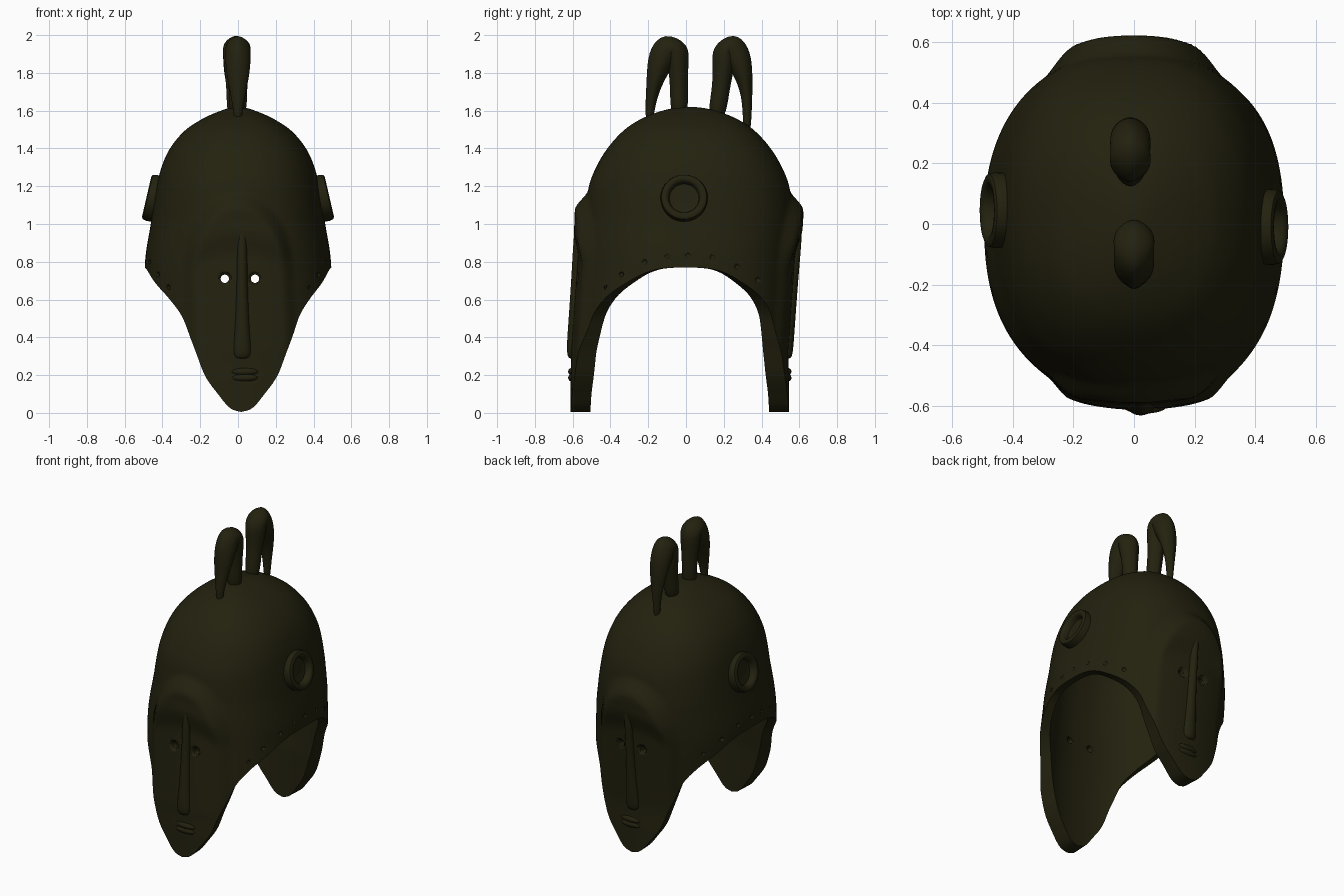
import bpy, bmesh, math
from mathutils import Vector, Matrix

if "Cube" in bpy.data.objects:
    bpy.data.objects.remove(bpy.data.objects["Cube"])

wood = bpy.data.materials.new("dark olive wood")
wood.diffuse_color = (0.017, 0.0153, 0.0045, 1)
wood.use_nodes = True
wood.node_tree.nodes["Principled BSDF"].inputs["Base Color"].default_value = wood.diffuse_color
N = 2.35                      # roundness of the helmet's plan outline
TOP = 1.62


def interp(tab, x):
    """Smooth interpolation through (x, value) points."""
    x = min(max(x, tab[0][0]), tab[-1][0])
    def slope(i):
        a, b = tab[max(i - 1, 0)], tab[min(i + 1, len(tab) - 1)]
        return (b[1] - a[1]) / (b[0] - a[0])
    for i in range(len(tab) - 1):
        (x0, y0), (x1, y1) = tab[i], tab[i + 1]
        if x <= x1:
            h = x1 - x0
            t = (x - x0) / h
            return ((2*t**3 - 3*t*t + 1) * y0 + (t**3 - 2*t*t + t) * h * slope(i)
                    + (3*t*t - 2*t**3) * y1 + (t**3 - t*t) * h * slope(i + 1))


def smooth(t):
    t = min(max(t, 0), 1)
    return t * t * (3 - 2 * t)


# height, half width, half depth of the helmet
PROFILE = [(1.62, 0, 0), (1.6, .09, .14), (1.55, .2, .265), (1.5, .275, .34),
           (1.4, .36, .432), (1.3, .405, .492), (1.2, .43, .53), (1.0, .462, .555),
           (.8, .492, .56), (.4, .5, .56), (0, .49, .55)]
WIDTH = [(math.sqrt(TOP - z), w) for z, w, d in PROFILE]
DEPTH = [(math.sqrt(TOP - z), d) for z, w, d in PROFILE]
# height of the lower rim by distance from the centre line
RIM = [(0, .005), (.06, .025), (.125, .1), (.195, .2), (.24, .32), (.27, .4),
       (.31, .51), (.37, .6), (.445, .69), (.49, .76), (.5, .77)]


def lean(z):
    return min(max(.07 * (z - .8), -.033), .016)


def sway(z):
    return .017 * smooth((.8 - z) / .4)


def face_depth(x, z, y):
    """Raise the flat face plates out of the shell."""
    q = abs(x) / .3
    if z > .75:
        q = math.hypot(q, (z - .75) / .43)
    m = smooth((1 - q) / .26)
    brow = smooth((.98 - 1.2 * x * x - z) / .16)
    target = .605 - .6 * x * x - .03 * brow + .004 * smooth((.3 - z) / .15)
    return y + (max(target, y) - y) * m


def finish(bm, name, subdiv=0, angle=45):
    bmesh.ops.recalc_face_normals(bm, faces=bm.faces)
    me = bpy.data.meshes.new(name)
    bm.to_mesh(me)
    bm.free()
    ob = bpy.data.objects.new(name, me)
    bpy.context.collection.objects.link(ob)
    me.materials.append(wood)
    bpy.ops.object.select_all(action='DESELECT')
    bpy.context.view_layer.objects.active = ob
    ob.select_set(True)
    if subdiv:
        ob.modifiers.new("round", 'SUBSURF').levels = subdiv
        bpy.ops.object.modifier_apply(modifier="round")
    bpy.ops.object.shade_smooth_by_angle(angle=math.radians(angle))
    return ob


def skin(bm, rings):
    for a, b in zip(rings, rings[1:]):
        for i in range(len(a)):
            j = (i + 1) % len(a)
            bm.faces.new((a[i], a[j], b[j], b[i]))


# helmet shell: outer skin with a face at front and back, and a plain hollow inside
def build_shell():
    bm = bmesh.new()
    cols, rows = 200, 130

    def layer(inner):
        rings = []
        for r in range(1, rows + 1):
            ring = []
            for c in range(cols):
                a = 2 * math.pi * c / cols
                ca, sa = math.cos(a), math.sin(a)
                px, py = abs(ca) ** (2 / N), abs(sa) ** (2 / N)
                rim = interp(RIM, .5 * px)
                s = math.sqrt(TOP - rim) * (r / rows) ** .9
                z = TOP - s * s
                x, y = interp(WIDTH, s) * px, interp(DEPTH, s) * py
                if inner:
                    x *= .91
                    y *= 1 - (.085 + .055 * smooth((1 - z) / .5))
                    z -= .05 * (z - rim) / (TOP - rim)
                elif py > .3:
                    y = face_depth(x, z, y)
                ring.append(bm.verts.new((math.copysign(x, ca) + sway(z),
                                          math.copysign(y, sa) + lean(z), z)))
            rings.append(ring)
        skin(bm, rings)
        pole = bm.verts.new((0, lean(TOP), TOP - .05 * inner))
        for c in range(cols):
            bm.faces.new((pole, rings[0][c], rings[0][(c + 1) % cols]))
        return rings[-1]

    skin(bm, [layer(0), layer(1)])
    return finish(bm, "helmet_shell")


shell = build_shell()

# cutters: eye sockets, lashing holes along the rim, eye holes
EYES = (-.07, .09)
dents = bmesh.new()
for sy in (-1, 1):
    for ex in EYES:
        bmesh.ops.create_icosphere(dents, subdivisions=3, radius=.04,
            matrix=Matrix.Translation((ex, sy * .592 + lean(.72), .715)))
for sx in (-1, 1):
    for y in (-.42, -.34, -.22, -.1, .01, .14, .27, .38):
        x = .495 * (1 - (abs(y) / .56) ** N) ** (1 / N)
        bmesh.ops.create_icosphere(dents, subdivisions=2, radius=.014,
            matrix=Matrix.Translation((sx * x, y, interp(RIM, x) + .07)))
holes = bmesh.new()
for ex in EYES:
    bmesh.ops.create_cone(holes, cap_ends=True, segments=20, radius1=.022, radius2=.022, depth=1.5,
        matrix=Matrix.Translation((ex, 0, .71)) @ Matrix.Rotation(math.pi / 2, 4, 'X'))
for bm, name in ((dents, "dent_cutter"), (holes, "eye_hole_cutter")):
    cutter = finish(bm, name)
    cutter.hide_render = True
    m = shell.modifiers.new(name, 'BOOLEAN')
    m.operation, m.object, m.solver = 'DIFFERENCE', cutter, 'EXACT'
    bpy.context.view_layer.objects.active = shell
    bpy.ops.object.modifier_apply(modifier=name)
    bpy.data.objects.remove(cutter)


def tube(name, pts, x, n=12, ridge=0):
    """Sweep an oval (or ridged lens) along (y, z, x radius, depth radius) points."""
    bm = bmesh.new()
    rings = []
    for i, (y, z, rx, ry) in enumerate(pts):
        a, b = pts[max(i - 1, 0)], pts[min(i + 1, len(pts) - 1)]
        t = Vector((0, b[0] - a[0], b[1] - a[1])).normalized()
        side = Vector((0, -t.z, t.y))
        ring = []
        for k in range(n):
            c, s = math.cos(k * math.tau / n), math.sin(k * math.tau / n)
            ring.append(bm.verts.new(Vector((x + rx * c * abs(c) ** ridge, y, z)) + side * ry * s))
        rings.append(ring)
    skin(bm, rings)
    bm.faces.new(rings[0])
    bm.faces.new(rings[-1])
    return finish(bm, name, 2, 60)


# noses and lips
for side, sy, x0 in (("front", -1, .022), ("back", 1, .015)):
    nose = [(.585, 1.0, .015, .015), (.578, .93, .026, .028), (.562, .7, .03, .04),
            (.558, .45, .042, .044), (.558, .34, .053, .044), (.558, .3, .05, .038), (.558, .285, .03, .025)]
    tube(side + "_nose", [(sy * y + lean(z), z, rx, ry) for y, z, rx, ry in nose], x0)
    for lip, z in (("upper", .218), ("lower", .186)):
        bm = bmesh.new()
        bmesh.ops.create_uvsphere(bm, u_segments=24, v_segments=12, radius=1,
            matrix=Matrix.Translation((x0 + .013, sy * .567 + lean(z), z))
            @ Matrix.Diagonal((.073, .024, .021, 1)))
        finish(bm, f"{side}_{lip}_lip", 0, 60)

# hooked crests on the crown
front_crest = [(-.035, 1.56, .05, .05), (-.037, 1.72, .048, .047), (-.041, 1.84, .062, .054),
               (-.05, 1.925, .072, .08), (-.085, 1.94, .066, .088), (-.122, 1.895, .07, .082),
               (-.152, 1.81, .066, .058), (-.176, 1.71, .046, .036), (-.19, 1.62, .028, .026),
               (-.194, 1.54, .02, .02)]
back_crest = [(.158, 1.55, .05, .05), (.183, 1.7, .048, .047), (.197, 1.82, .062, .055),
              (.205, 1.92, .072, .08), (.232, 1.942, .066, .088), (.268, 1.9, .07, .08),
              (.3, 1.81, .066, .055), (.32, 1.71, .046, .033), (.325, 1.6, .026, .024),
              (.322, 1.47, .018, .02)]
for name, pts, x in (("front_crest", front_crest, 0), ("back_crest", back_crest, -.012)):
    tube(name, pts, x, 16, .35)

# round ear rings
EAR = [(.122, 0), (.125, .06), (.12, .08), (.108, .086), (.092, .084), (.082, .072), (.078, .045), (.03, .04)]
for name, sx, y in (("right_ear", 1, -.01), ("left_ear", -1, .045)):
    bm = bmesh.new()
    tilt = Matrix.Translation((.4, y, 1.125)) @ Matrix.Rotation(math.radians(-13), 4, 'Y')
    rings = []
    for r, h in EAR:
        ring = [tilt @ Vector((h, r * math.cos(k * math.tau / 40), r * math.sin(k * math.tau / 40)))
                for k in range(40)]
        rings.append([bm.verts.new((sx * p.x, p.y, p.z)) for p in ring])
    skin(bm, rings)
    bm.faces.new(rings[0])
    bm.faces.new(rings[-1])
    finish(bm, name)
